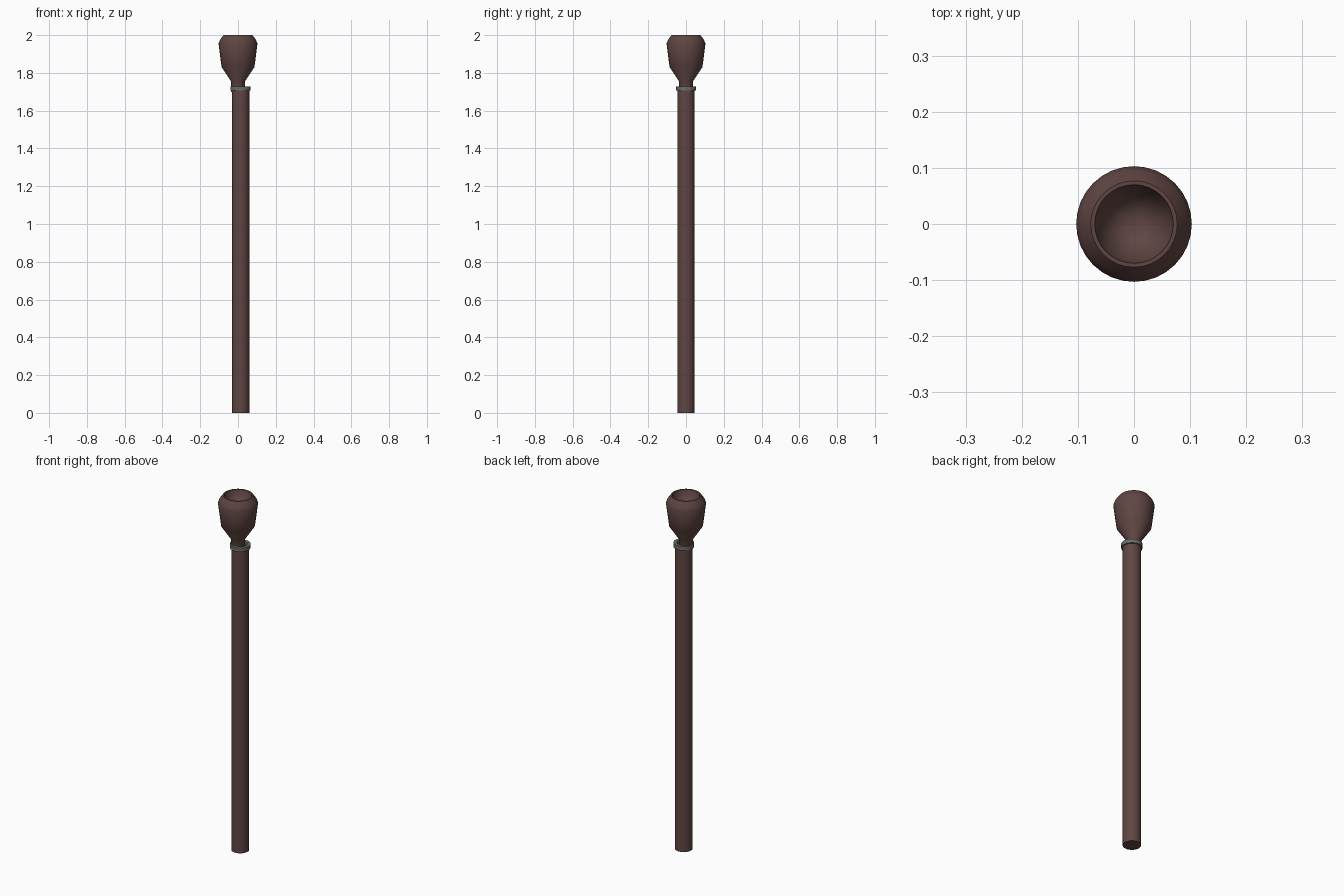
import bpy, bmesh, math

if "Cube" in bpy.data.objects:
    bpy.data.objects.remove(bpy.data.objects["Cube"])

def material(name, color):
    m = bpy.data.materials.new(name)
    m.diffuse_color = color
    m.use_nodes = True
    m.node_tree.nodes["Principled BSDF"].inputs["Base Color"].default_value = m.diffuse_color
    return m

def lathe(name, profile, x, mat, closed=False, segments=32):
    """Spin a (radius, z) profile around a vertical axis at x."""
    bm = bmesh.new()
    verts = [bm.verts.new((r, 0, z)) for r, z in profile]
    edges = [bm.edges.new(p) for p in zip(verts, verts[1:])]
    if closed:
        edges.append(bm.edges.new((verts[-1], verts[0])))
    bmesh.ops.spin(bm, geom=verts + edges, cent=(0, 0, 0), axis=(0, 0, 1),
                   angle=math.tau, steps=segments)
    bmesh.ops.remove_doubles(bm, verts=bm.verts, dist=1e-5)
    bmesh.ops.recalc_face_normals(bm, faces=bm.faces)
    mesh = bpy.data.meshes.new(name)
    bm.to_mesh(mesh)
    bm.free()
    ob = bpy.data.objects.new(name, mesh)
    ob.location.x = x
    bpy.context.collection.objects.link(ob)
    mesh.materials.append(mat)
    bpy.ops.object.select_all(action='DESELECT')
    bpy.context.view_layer.objects.active = ob
    ob.select_set(True)
    bpy.ops.object.shade_smooth_by_angle(angle=math.radians(35))
    return ob

wood = material("dark_wood", (0.115, 0.06, 0.055, 1))
metal = material("metal", (0.15, 0.15, 0.14, 1))

# Shaft, set slightly to one side of the head
lathe("shaft", [(0, 0), (0.046, 0), (0.046, 1.71), (0, 1.71)], 0.014, wood)

# Collar ring around the top of the shaft
lathe("collar", [(0.036, 1.707), (0.053, 1.707), (0.053, 1.729), (0.036, 1.729)],
      0.014, metal, closed=True)

# Flared head with a conical hollow in the top
lathe("head", [(0, 1.70), (0.037, 1.70), (0.037, 1.755), (0.087, 1.83),
               (0.103, 1.955), (0.095, 1.975), (0.077, 2.0), (0.070, 2.0),
               (0.068, 1.985), (0, 1.86)], 0, wood)
